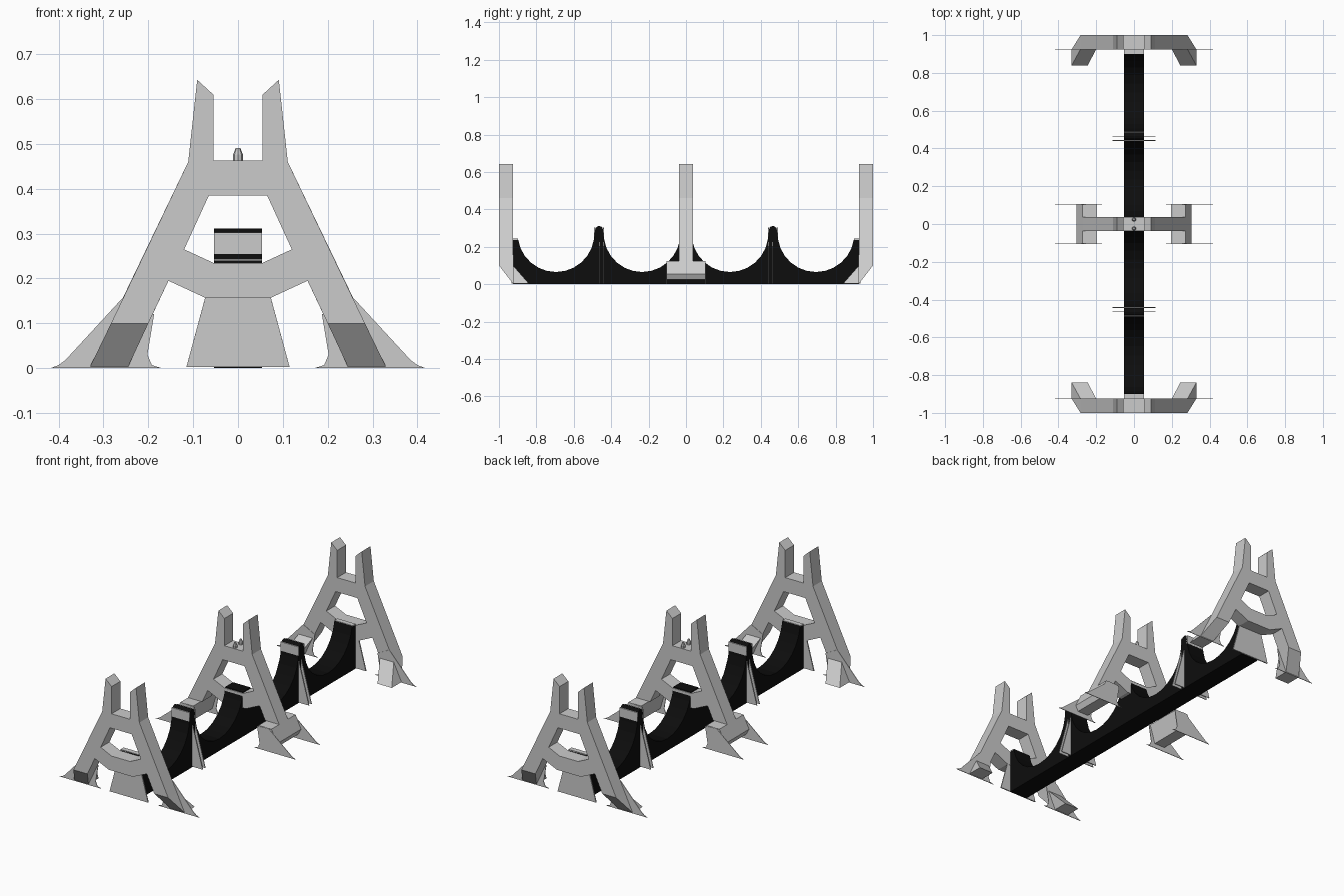
import bpy, bmesh, math

if "Cube" in bpy.data.objects:
    bpy.data.objects.remove(bpy.data.objects["Cube"])

black = bpy.data.materials.new("black_paint")
black.diffuse_color = (0.004, 0.004, 0.004, 1)
black.use_nodes = True
black.node_tree.nodes["Principled BSDF"].inputs["Base Color"].default_value = black.diffuse_color


def finish(name, bm, mirror="", mat=None):
    bmesh.ops.recalc_face_normals(bm, faces=bm.faces[:])
    me = bpy.data.meshes.new(name)
    bm.to_mesh(me)
    bm.free()
    ob = bpy.data.objects.new(name, me)
    bpy.context.collection.objects.link(ob)
    if mirror:
        m = ob.modifiers.new("mirror", "MIRROR")
        m.use_axis = ("X" in mirror, "Y" in mirror, False)
    if mat:
        me.materials.append(mat)
    return ob


def prism(name, pts, lo, hi, axis="Y", mirror="", mat=None):
    """Extrude an outline along Y (points are x,z) or X (points are y,z)."""
    bm = bmesh.new()
    at = (lambda a, b, d: (a, d, b)) if axis == "Y" else (lambda a, b, d: (d, a, b))
    low = [bm.verts.new(at(a, b, lo)) for a, b in pts]
    high = [bm.verts.new(at(a, b, hi)) for a, b in pts]
    bm.faces.new(low)
    bm.faces.new(high[::-1])
    for i in range(len(pts)):
        j = (i + 1) % len(pts)
        bm.faces.new((low[i], low[j], high[j], high[i]))
    # recalc while closed, then open the seam on the mirror plane
    bmesh.ops.recalc_face_normals(bm, faces=bm.faces[:])
    if "X" in mirror:
        seam = [f for f in bm.faces if all(abs(v.co.x) < 1e-6 for v in f.verts)]
        bmesh.ops.delete(bm, geom=seam, context="FACES_ONLY")
    return finish(name, bm, mirror, mat)


# A-frames: right half outline, mirrored across the middle
def frame_outline(foot):
    return [(0, .463), (.055, .463), (.055, .61), (.091, .643), (.111, .46)] + foot + [
        (.155, .195), (.073, .157), (0, .157), (0, .235), (.055, .235),
        (.12, .265), (.065, .385), (0, .385)]


prism("end_frames", frame_outline([(.283, .1), (.2, .1)]), .925, 1.0, mirror="XY")
prism("centre_frame", frame_outline([(.272, .125), (.188, .125)]), -.0375, .0375, mirror="X")

# End frame feet, kinked inward
bm = bmesh.new()
top = [bm.verts.new(p) for p in [(.2, 1, .1), (.283, 1, .1), (.283, .925, .1), (.2, .925, .1)]]
bot = [bm.verts.new(p) for p in [(.245, .925, .003), (.33, .925, .003),
                                 (.33, .84, .003), (.245, .84, .003)]]
bm.faces.new(top)
bm.faces.new(bot[::-1])
for i in range(4):
    j = (i + 1) % 4
    bm.faces.new((top[i], bot[i], bot[j], top[j]))
finish("end_feet", bm, "XY")

# Wide pads under the centre frame
prism("centre_foot_pads", [(.195, .125), (.272, .125), (.305, .055), (.29, .025), (.225, .025)],
      -.103, .103, mirror="X")

# Thin flared ground fins on every foot
fin = [(.257, .157), (.385, .018), (.4, .007), (.418, 0), (.17, 0), (.192, .007),
       (.202, .03), (.187, .12)]
prism("end_ground_fins", fin, .923, .926, mirror="XY")
prism("centre_ground_fins", [(.255, .125)] + fin[1:], .102, .105, mirror="XY")

# Scalloped black spine with two rounded posts
HX, R, ZC, STEPS = .053, .205, .27, 12
profile = [(-.925, 0), (-.925, .24)]
for c in (-.695, -.235, .235, .695):
    for i in range(STEPS + 1):
        a = math.radians(188.4 + (351.6 - 188.4) * i / STEPS)
        profile.append((c + R * math.cos(a), ZC + R * math.sin(a)))
    if c in (-.695, .235):
        p = c + .23 if c < 0 else .465
        for i in range(7):
            a = math.pi * (1 - i / 6)
            profile.append((p + .021 * math.cos(a), .29 + .021 * math.sin(a)))
profile += [(.925, .24), (.925, 0)]
prism("scalloped_spine", profile, -HX, HX, axis="X", mat=black)

# Grey facings on the post heads and caps at the spine ends
rect = [(-.053, .255), (.053, .255), (.053, .303), (-.053, .303)]
prism("post_facings_inner", rect, .439, .445, mirror="Y")
prism("post_facings_outer", rect, .485, .491, mirror="Y")
prism("spine_end_caps", [(-.054, .237), (.054, .237), (.054, .243), (-.054, .243)],
      .899, .925, mirror="Y")

# Gusset plates: around the posts and closing the spine ends
gusset = [(-.115, .003), (.115, .003), (.055, .225), (-.055, .225)]
for name, y in (("post_gussets_inner", .44), ("post_gussets_outer", .462)):
    prism(name, gusset, y, y + .004, mirror="Y")
prism("spine_end_plates", [(-.115, .003), (.115, .003), (.073, .158), (-.073, .158)],
      .926, .932, mirror="Y")

# Two small studs on the centre frame
bm = bmesh.new()
for r1, r2, z0, z1 in ((.011, .011, .463, .476), (.011, .005, .476, .491)):
    geo = bmesh.ops.create_cone(bm, cap_ends=True, segments=8, radius1=r1, radius2=r2, depth=z1 - z0)
    bmesh.ops.translate(bm, verts=geo["verts"], vec=(0, .024, (z0 + z1) / 2))
finish("top_studs", bm, "Y")
